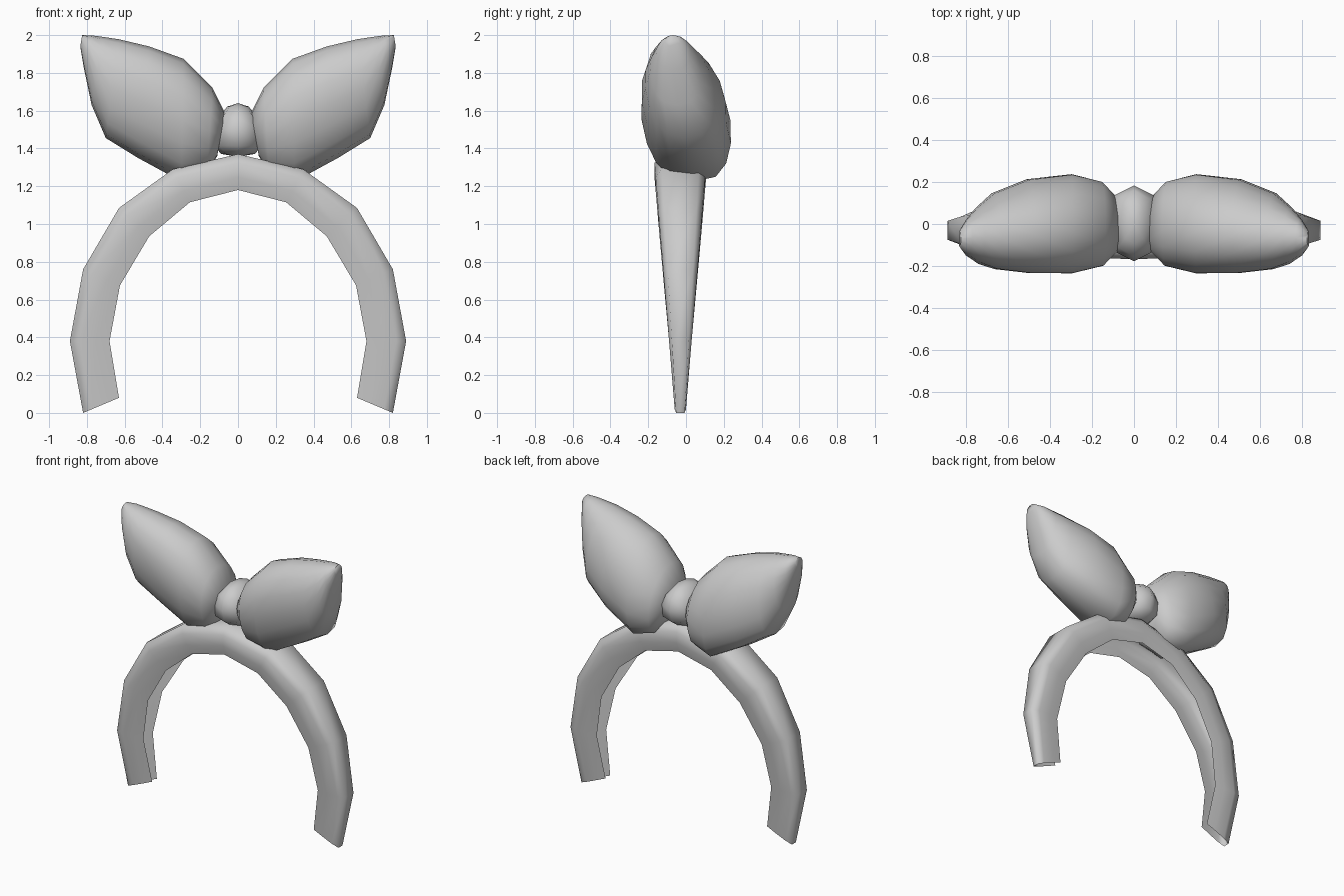
import bpy, bmesh, math
from mathutils import Vector

if "Cube" in bpy.data.objects:
    bpy.data.objects.remove(bpy.data.objects["Cube"])


def make_object(name, bm, angle=80):
    bmesh.ops.recalc_face_normals(bm, faces=bm.faces)
    mesh = bpy.data.meshes.new(name)
    bm.to_mesh(mesh)
    bm.free()
    ob = bpy.data.objects.new(name, mesh)
    bpy.context.collection.objects.link(ob)
    bpy.ops.object.select_all(action='DESELECT')
    ob.select_set(True)
    bpy.context.view_layer.objects.active = ob
    bpy.ops.object.shade_smooth_by_angle(angle=math.radians(angle))
    return ob


def loft(bm, rings, closed):
    rows = [[bm.verts.new(p) for p in ring] for ring in rings]
    n = len(rows[0])
    for a, b in zip(rows, rows[1:]):
        for i in range(n if closed else n - 1):
            j = (i + 1) % n
            bm.faces.new((a[i], a[j], b[j], b[i]))
    return rows


def power(v, e):
    return math.copysign(abs(v) ** e, v)


# Head band: a tapering channel, open on its inner side and at the ends
# half path as (outer x, outer z, inner x, inner z)
half = [(.82, 0, .63, .08), (.89, .38, .68, .38), (.82, .76, .625, .675),
        (.63, 1.085, .47, .935), (.345, 1.29, .255, 1.115)]
path = half + [(0, 1.37, 0, 1.18)] + [(-a, b, -c, d) for a, b, c, d in reversed(half)]
# section as (position from inner to outer, share of half width)
side = [(0, .88), (.35, 1), (.75, 1), (1, .75)]
section = [(t, -w) for t, w in side] + [(t, w) for t, w in reversed(side)]
rings = []
for ox, oz, ix, iz in path:
    width = .03 + .078 * oz
    rings.append([(ix + (ox - ix) * t, -.03 + w * width, iz + (oz - iz) * t)
                  for t, w in section])
bm = bmesh.new()
loft(bm, rings, False)
make_object("head_band", bm)

# Bow lobes: (upper x, upper z, lower x, lower z, centre y, half depth, lean)
lobe = [(.07, 1.59, .11, 1.36, 0, .135, .02),
        (.135, 1.72, .165, 1.265, 0, .20, .03),
        (.29, 1.875, .30, 1.225, 0, .235, .04),
        (.47, 1.94, .53, 1.35, -.012, .222, .04),
        (.63, 1.978, .70, 1.455, -.035, .18, .03),
        (.71, 1.99, .775, 1.63, -.055, .135, .01),
        (.77, 1.998, .815, 1.82, -.065, .09, 0),
        (.825, 2.0, .835, 1.94, -.07, .04, 0)]
SEG = 16
for sign, name in ((1, "bow_lobe_right"), (-1, "bow_lobe_left")):
    rings = []
    for ux, uz, lx, lz, cy, depth, lean in lobe:
        ring = []
        for k in range(SEG):
            a = 2 * math.pi * k / SEG
            c, s = math.cos(a), math.sin(a)
            # fuller towards the underside
            s = power(s, .7 if c < 0 else .95)
            ring.append((sign * ((ux + lx) / 2 + c * (ux - lx) / 2),
                         cy + s * depth - c * lean,
                         (uz + lz) / 2 + c * (uz - lz) / 2))
        rings.append(ring)
    bm = bmesh.new()
    rows = loft(bm, rings, True)
    bm.faces.new(rows[0])
    bm.faces.new(rows[-1])
    make_object(name, bm)

# Centre knot, wider and flatter at the bottom
bm = bmesh.new()
bmesh.ops.create_uvsphere(bm, u_segments=8, v_segments=6, radius=1)
for v in bm.verts:
    x, y, z = v.co
    flare = 1 - .25 * z
    v.co = Vector((power(x, .85) * .13 * flare, power(y, .9) * .18 + .003,
                   power(z, .75 if z < 0 else .95) * .142 + 1.498))
make_object("bow_knot", bm)
